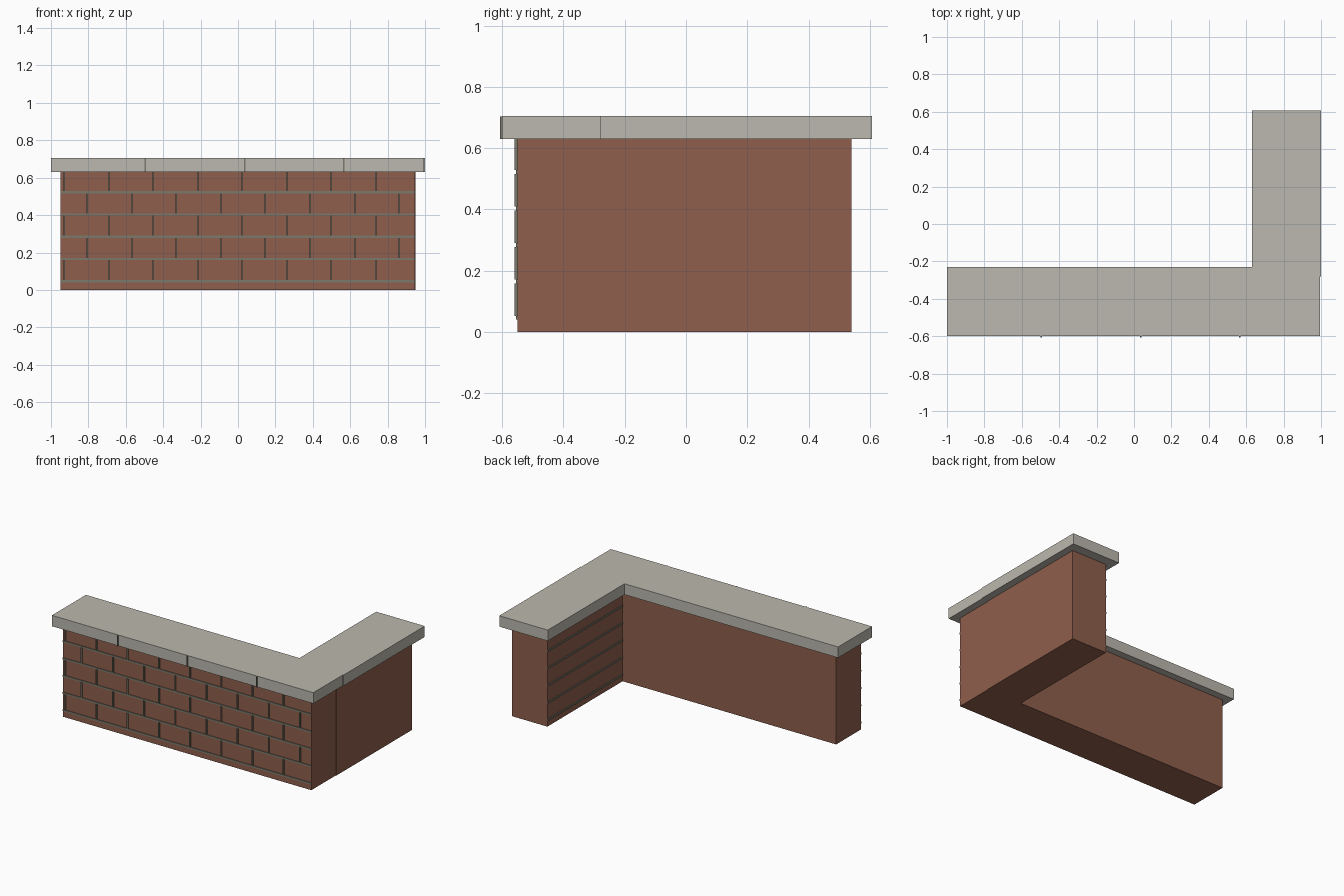
import bpy
import bmesh

cube = bpy.data.objects.get("Cube")
if cube:
    bpy.data.objects.remove(cube, do_unlink=True)


def material(name, rgb):
    mat = bpy.data.materials.new(name)
    mat.use_nodes = True
    mat.diffuse_color = (*rgb, 1)
    mat.node_tree.nodes["Principled BSDF"].inputs["Base Color"].default_value = (*rgb, 1)
    return mat


BRICK = material("brick red", (0.275, 0.114, 0.074))
STONE = material("pale stone", (0.50, 0.48, 0.425))
MORTAR = material("grey mortar", (0.20, 0.195, 0.15))


def prism(name, outline, z0, z1, mat):
    """Extrude a counter-clockwise xy outline from z0 up to z1."""
    bm = bmesh.new()
    face = bm.faces.new([bm.verts.new((x, y, z0)) for x, y in outline])
    top = bmesh.ops.extrude_face_region(bm, geom=[face])["geom"]
    verts = [v for v in top if isinstance(v, bmesh.types.BMVert)]
    bmesh.ops.translate(bm, verts=verts, vec=(0, 0, z1 - z0))
    bmesh.ops.recalc_face_normals(bm, faces=bm.faces)
    mesh = bpy.data.meshes.new(name)
    bm.to_mesh(mesh)
    bm.free()
    mesh.materials.append(mat)
    obj = bpy.data.objects.new(name, mesh)
    bpy.context.collection.objects.link(obj)
    return obj


def box(name, x0, x1, y0, y1, z0, z1, mat):
    return prism(name, [(x0, y0), (x1, y0), (x1, y1), (x0, y1)], z0, z1, mat)


# Main dimensions
LEFT, RIGHT, FRONT, SEAM, BACK = -0.95, 0.945, -0.55, -0.28, 0.54
INNER, WALL_TOP, CAP_TOP = 0.68, 0.63, 0.705
FIRST, COURSE, HALF, PITCH = 0.046, 0.119, 0.006, 0.238

# Two brick wall arms
box("front_wall", LEFT, RIGHT, FRONT, SEAM, 0, WALL_TOP, BRICK)
box("side_wall", INNER, RIGHT + 0.004, SEAM, BACK, 0, WALL_TOP, BRICK)

# L-shaped coping with a small step at the seam
prism("coping", [(-1, -0.6), (0.995, -0.6), (0.995, SEAM), (1, SEAM),
                 (1, 0.607), (0.63, 0.607), (0.63, -0.23), (-1, -0.23)],
      WALL_TOP, CAP_TOP, STONE)

# Mortar: bed joints on the front and inner faces, staggered upright joints
for i in range(5):
    z = FIRST + i * COURSE
    box(f"front_bed_joint_{i}", LEFT, RIGHT, FRONT - 0.005, FRONT + 0.002,
        z - HALF, z + HALF, MORTAR)
    box(f"inner_bed_joint_{i}", INNER - 0.005, INNER + 0.002, SEAM, BACK,
        z - HALF, z + HALF, MORTAR)
    start = -0.93 if i % 2 == 0 else -0.805
    top = min(z + COURSE - HALF, WALL_TOP)
    for j in range(8):
        x = start + j * PITCH
        box(f"upright_joint_{i}_{j}", x - 0.004, x + 0.004,
            FRONT - 0.009, FRONT + 0.001, z + HALF, top, MORTAR)

# Joints on the coping front
for i in range(3):
    x = -0.495 + i * 0.53
    box(f"coping_joint_{i}", x - 0.004, x + 0.004, -0.607, -0.599,
        WALL_TOP, CAP_TOP - 0.001, MORTAR)
